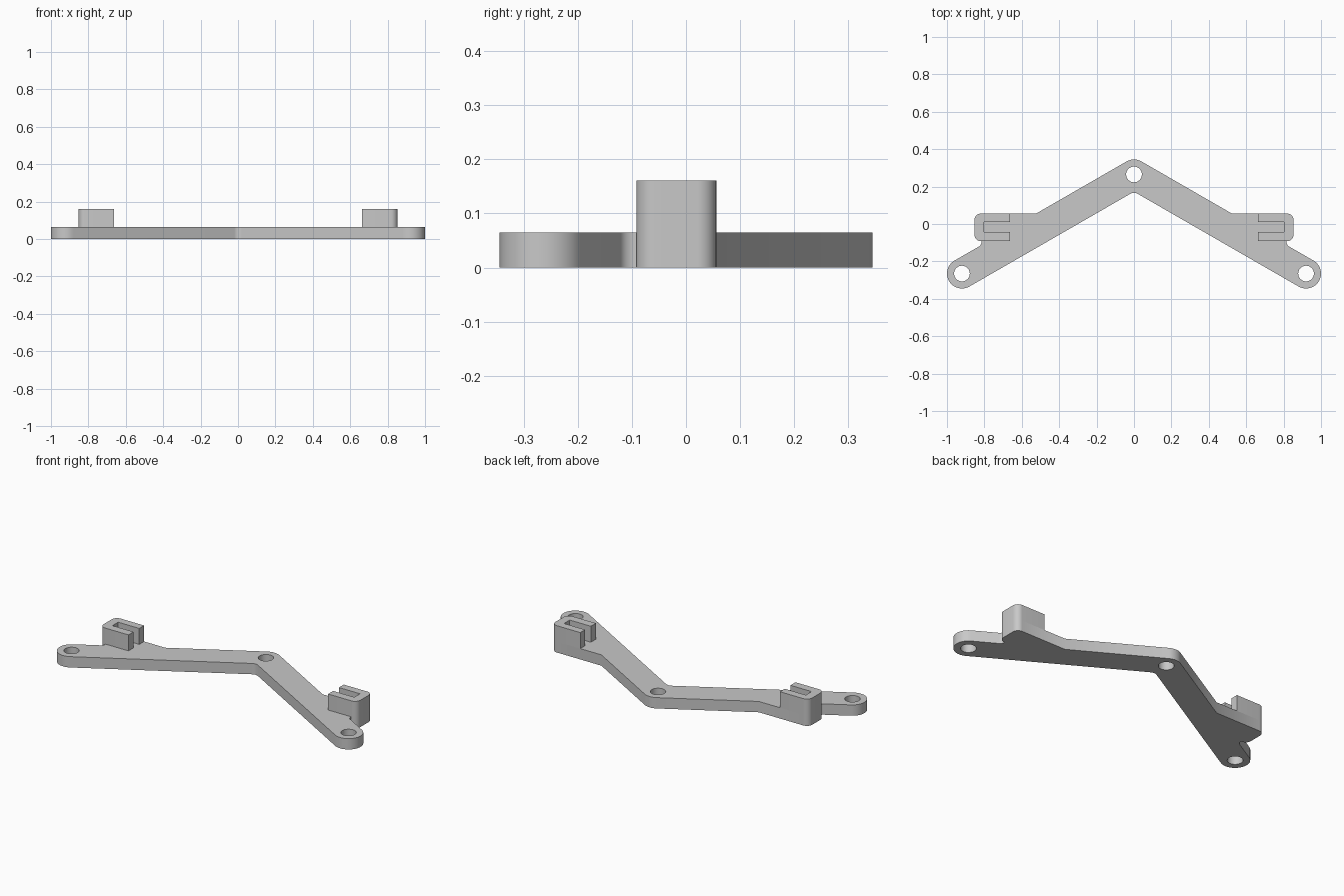
import bpy, bmesh
from math import radians, sin, tan
from mathutils import Vector

if "Cube" in bpy.data.objects:
    bpy.data.objects.remove(bpy.data.objects["Cube"])

PLATE_H, CLIP_H = 0.065, 0.161
ARM_R, HOLE_R = 0.08, 0.042
APEX = Vector((0, 0.265))
END = Vector((0.92, -0.265))

grey = bpy.data.materials.new("plain_grey")
grey.use_nodes = True
grey.diffuse_color = (0.58, 0.58, 0.58, 1)
grey.node_tree.nodes["Principled BSDF"].inputs["Base Color"].default_value = grey.diffuse_color


def rounded(corners, steps=10):
    """Fillet each (x, y, radius) corner of a closed profile."""
    pts = []
    for i, (x, y, r) in enumerate(corners):
        p = Vector((x, y))
        if r == 0:
            pts.append(p)
            continue
        a = (Vector(corners[i - 1][:2]) - p).normalized()
        b = (Vector(corners[(i + 1) % len(corners)][:2]) - p).normalized()
        half = a.angle(b) / 2
        centre = p + (a + b).normalized() * (r / sin(half))
        u = p + a * (r / tan(half)) - centre
        v = p + b * (r / tan(half)) - centre
        for k in range(steps + 1):
            q = centre + u.normalized().slerp(v.normalized(), k / steps).normalized() * r
            if not pts or (q - pts[-1]).length > 1e-4:
                pts.append(q)
    if (pts[0] - pts[-1]).length < 1e-4:
        pts.pop()
    return pts


def extrude(name, pts, z0, z1):
    bm = bmesh.new()
    face = bm.faces.new([bm.verts.new((p.x, p.y, z0)) for p in pts])
    top = bmesh.ops.extrude_face_region(bm, geom=[face], use_keep_orig=True)["geom"]
    bmesh.ops.translate(bm, vec=(0, 0, z1 - z0),
                        verts=[g for g in top if isinstance(g, bmesh.types.BMVert)])
    bmesh.ops.recalc_face_normals(bm, faces=bm.faces)
    mesh = bpy.data.meshes.new(name)
    bm.to_mesh(mesh)
    bm.free()
    mesh.materials.append(grey)
    obj = bpy.data.objects.new(name, mesh)
    bpy.context.collection.objects.link(obj)
    return obj


def activate(obj):
    bpy.ops.object.select_all(action='DESELECT')
    obj.select_set(True)
    bpy.context.view_layer.objects.active = obj


# Plate outline: the left half, from the apex round to the inner notch
along = (END - APEX).normalized()
side = Vector((-along.y, along.x))


def upper_edge(x):
    return APEX.y + (ARM_R + along.y * x) / along.x


tip_back = END + (along + side) * ARM_R
tip_front = END + (along - side) * ARM_R
block_back, block_front, block_out = 0.056, -0.092, 0.853
half = [
    ((upper_edge(0) - block_back) * along.x / -along.y, block_back, 0),
    (block_out, block_back, 0.035),
    (block_out, block_front, 0.035),
    (0.815, block_front, 0),
    (0.815, upper_edge(0.815), 0.03),
    (*tip_back, ARM_R),
    (*tip_front, ARM_R),
]
outline = [(0, upper_edge(0), ARM_R)] + half
outline += [(0, APEX.y - ARM_R / along.x, 0.04)]
outline += [(-x, y, r) for x, y, r in reversed(half)]
plate = extrude("bracket_plate", rounded(outline), 0, PLATE_H)

# Screw holes
for cx, cy in (APEX, END, (-END.x, END.y)):
    r = HOLE_R
    square = [(cx - r, cy - r, r), (cx + r, cy - r, r), (cx + r, cy + r, r), (cx - r, cy + r, r)]
    cutter = extrude("hole_cutter", rounded(square), -0.1, 0.2)
    cutter.hide_render = True
    mod = plate.modifiers.new("hole", 'BOOLEAN')
    mod.operation, mod.solver, mod.object = 'DIFFERENCE', 'EXACT', cutter
    activate(plate)
    bpy.ops.object.modifier_apply(modifier=mod.name)
    bpy.data.objects.remove(cutter)

# Slotted clip blocks, open towards the middle
inner, slot_end, slot_back, slot_front = 0.663, 0.803, 0.01, -0.044
clip = [
    (inner, block_back, 0), (block_out, block_back, 0.035),
    (block_out, block_front, 0.035), (inner, block_front, 0),
    (inner, slot_front, 0), (slot_end, slot_front, 0),
    (slot_end, slot_back, 0), (inner, slot_back, 0),
]
parts = [plate]
for name, s in (("left_clip", 1), ("right_clip", -1)):
    parts.append(extrude(name, rounded([(s * x, y, r) for x, y, r in clip]), PLATE_H, CLIP_H))

for obj in parts:
    activate(obj)
    bpy.ops.object.shade_smooth_by_angle(angle=radians(30))
